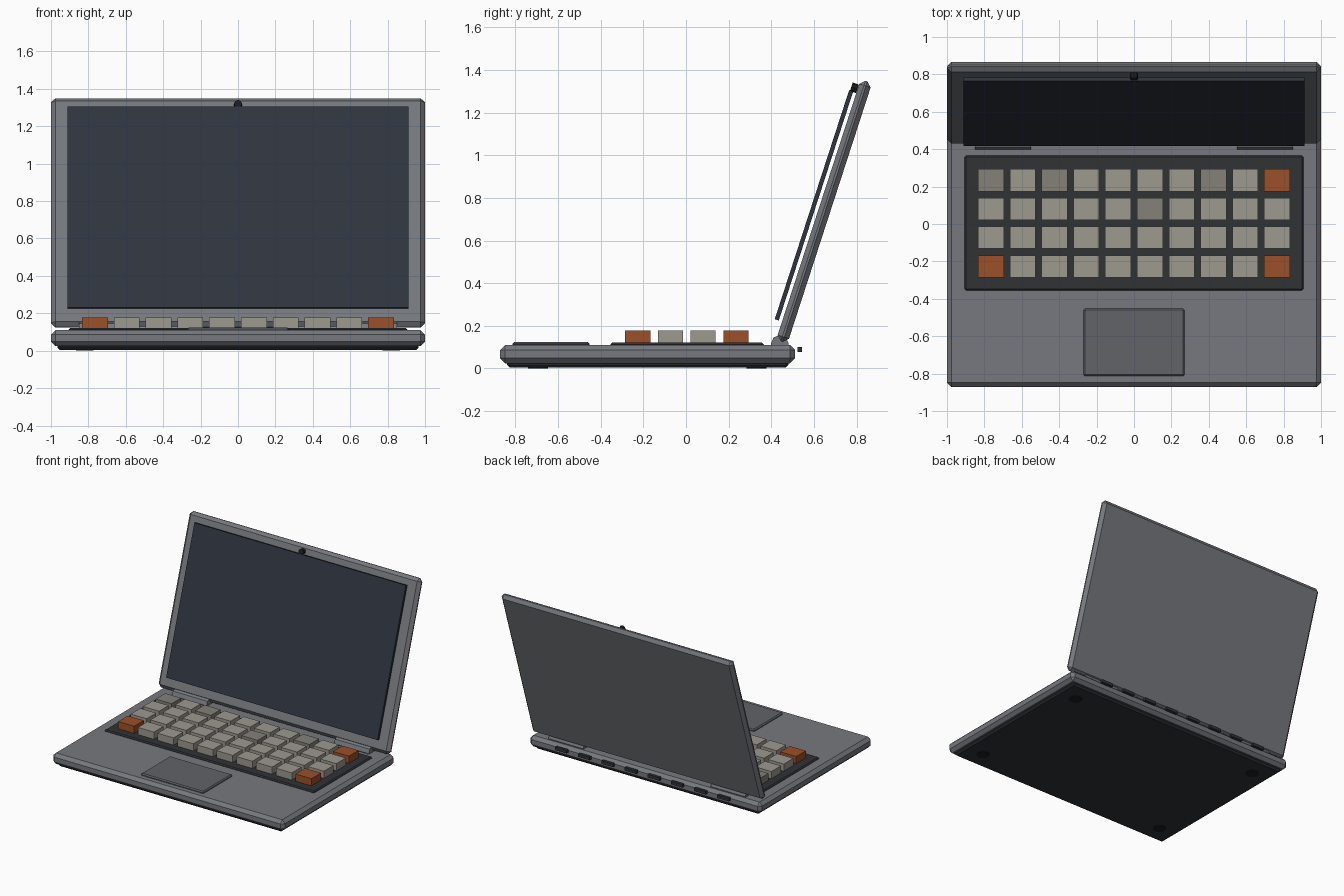
import bpy, math
from mathutils import Matrix, Vector

if "Cube" in bpy.data.objects:
    bpy.data.objects.remove(bpy.data.objects["Cube"])

def mat(name, rgb):
    m = bpy.data.materials.new(name)
    m.diffuse_color = (*rgb, 1)
    m.use_nodes = True
    m.node_tree.nodes["Principled BSDF"].inputs["Base Color"].default_value = m.diffuse_color
    return m

BODY = mat("body_grey", (0.18, 0.19, 0.21))
PAD = mat("pad_grey", (0.12, 0.125, 0.14))
DARK = mat("dark_grey", (0.03, 0.032, 0.036))
BLACK = mat("rubber_black", (0.012, 0.012, 0.013))
GLASS = mat("screen_glass", (0.028, 0.034, 0.048))
KEY = mat("key_beige", (0.34, 0.32, 0.28))
KEY_DIM = mat("key_dim", (0.23, 0.22, 0.19))
KEY_ACCENT = mat("key_orange", (0.33, 0.08, 0.022))

def finish(name, material, bevel=0):
    ob = bpy.context.object
    ob.name = name
    ob.data.materials.append(material)
    if bevel:
        b = ob.modifiers.new("chamfer", 'BEVEL')
        b.width, b.segments = bevel, 1
    return ob

def box(name, centre, size, material, bevel=0):
    bpy.ops.mesh.primitive_cube_add(size=1)
    bpy.context.object.data.transform(Matrix.Diagonal((*size, 1)))
    bpy.context.object.location = centre
    return finish(name, material, bevel)

def cylinder(name, centre, radius, depth, sides, material, rot=(0, 0, 0), bevel=0):
    bpy.ops.mesh.primitive_cylinder_add(vertices=sides, radius=radius, depth=depth,
                                        location=centre, rotation=rot)
    return finish(name, material, bevel)

# Lower half: chassis, bottom plate, keyboard tray, trackpad
box("base", (0, -0.18, 0.067), (2.0, 1.385, 0.086), BODY, 0.024)
box("bottom_plate", (0, -0.18, 0.02), (1.93, 1.32, 0.03), DARK, 0.012)
box("keyboard_tray", (0, 0.005, 0.11), (1.81, 0.72, 0.022), DARK, 0.008)
box("trackpad", (0, -0.633, 0.114), (0.54, 0.36, 0.022), PAD, 0.008)

# Keys: rows run from back to front
accents = {(0, 9), (3, 0), (3, 9)}
dims = {(0, 0), (0, 2), (0, 7), (1, 5)}
for r in range(4):
    for c in range(10):
        m = KEY_ACCENT if (r, c) in accents else KEY_DIM if (r, c) in dims else KEY
        box(f"key_{r}_{c}", (-0.765 + 0.17 * c, 0.234 - 0.1535 * r, 0.146),
            (0.138, 0.118, 0.062), m)

# Feet and hinges
for sx in (-1, 1):
    for y in (-0.695, 0.33):
        cylinder("foot", (sx * 0.82, y, 0.006), 0.047, 0.012, 12, BLACK)
    cylinder("hinge", (sx * 0.7, 0.44, 0.115), 0.042, 0.3, 8, BODY,
             (0, math.pi / 2, 0))

# Rear vent bars
for i in range(8):
    box(f"vent_{i}", (-0.7 + 0.2 * i, 0.533, 0.088), (0.1, 0.022, 0.024), DARK)

# Lid assembly, built upright in its own frame and leaned back
tilt = Matrix.Translation((0, 0.648, 0.737)) @ Matrix.Rotation(math.radians(-18), 4, 'X')
lid_parts = [
    box("lid", (0, 0, 0), (2.0, 0.056, 1.285), BODY, 0.023),
    box("screen", (0, -0.054, 0.012), (1.825, 0.02, 1.13), GLASS),
    cylinder("webcam", (0, -0.044, 0.595), 0.021, 0.03, 8, BLACK, (math.pi / 2, 0, 0)),
]
bpy.context.view_layer.update()
for ob in lid_parts:
    ob.matrix_world = tilt @ ob.matrix_world
